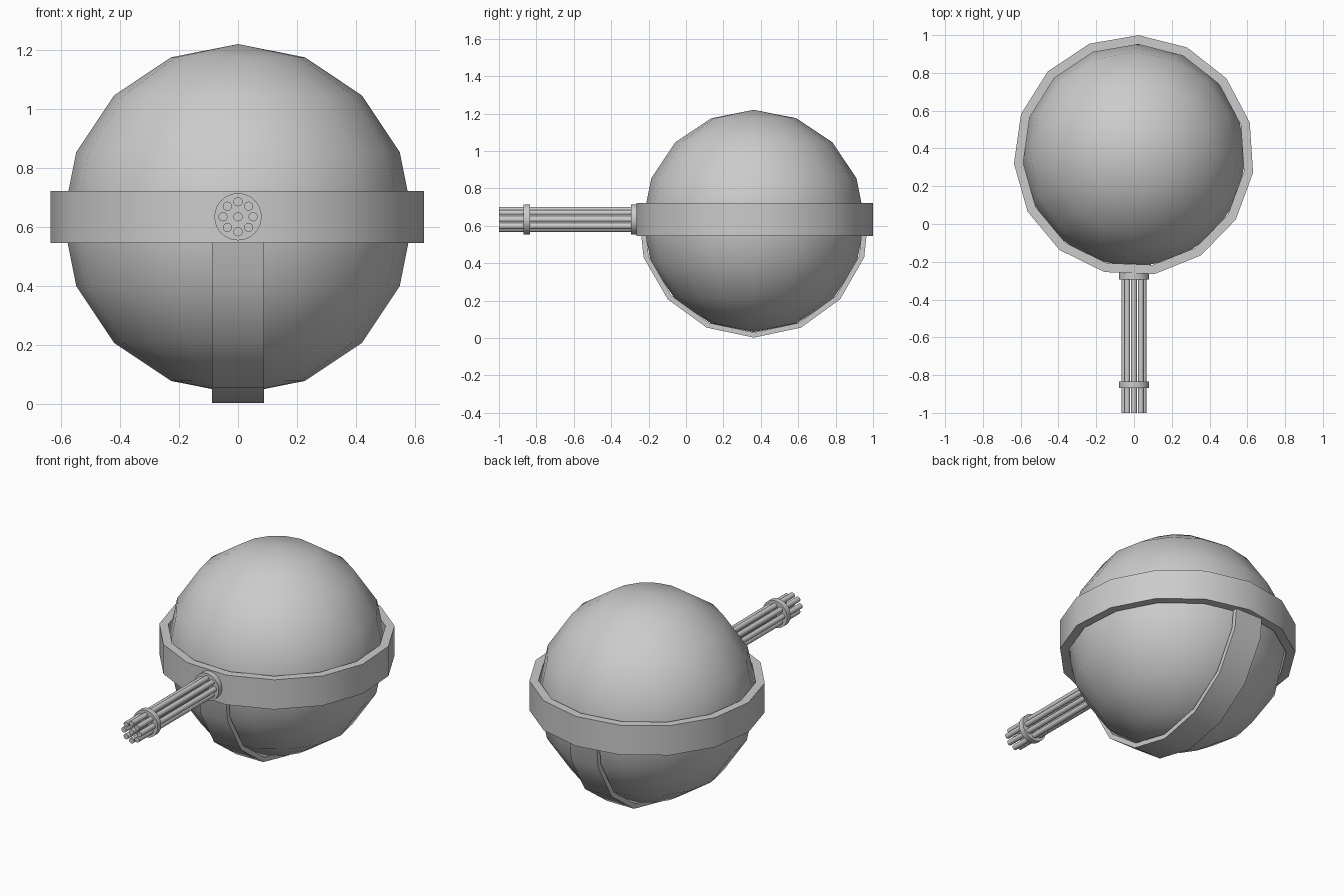
import bpy
import bmesh
from math import sin, cos, radians, pi
from mathutils import Matrix, Vector

cube = bpy.data.objects.get("Cube")
if cube:
    bpy.data.objects.remove(cube, do_unlink=True)

BODY = Vector((0, 0.363, 0.626))
GUN_Z = 0.634

grey = bpy.data.materials.new("plain grey")
grey.use_nodes = True
grey.diffuse_color = (0.6, 0.6, 0.6, 1)
grey.node_tree.nodes["Principled BSDF"].inputs["Base Color"].default_value = (0.6, 0.6, 0.6, 1)


def finish(name, bm):
    """Turn a bmesh into a shaded, coloured object."""
    bmesh.ops.recalc_face_normals(bm, faces=bm.faces)
    mesh = bpy.data.meshes.new(name)
    bm.to_mesh(mesh)
    bm.free()
    mesh.materials.append(grey)
    obj = bpy.data.objects.new(name, mesh)
    bpy.context.collection.objects.link(obj)
    bpy.ops.object.select_all(action='DESELECT')
    obj.select_set(True)
    bpy.context.view_layer.objects.active = obj
    bpy.ops.object.shade_smooth_by_angle(angle=radians(30))
    return obj


def band(name, r_in, r_out, half_width, angles, place, closed):
    """Sweep a rectangular section round an arc; place maps (u, v, w) to space."""
    bm = bmesh.new()
    section = [(r_in, -half_width), (r_out, -half_width), (r_out, half_width), (r_in, half_width)]
    loops = [[bm.verts.new(place(r * sin(a), r * cos(a), w)) for r, w in section]
             for a in map(radians, angles)]
    pairs = list(zip(loops, loops[1:]))
    if closed:
        pairs.append((loops[-1], loops[0]))
    else:
        bm.faces.new(loops[0])
        bm.faces.new(loops[-1])
    for a, b in pairs:
        for i in range(4):
            j = (i + 1) % 4
            bm.faces.new((a[i], a[j], b[j], b[i]))
    return finish(name, bm)


def rod(name, x, z, radius, y_front, y_back, sides):
    """Cylinder lying along the y axis."""
    bm = bmesh.new()
    matrix = Matrix.Translation((x, (y_front + y_back) / 2, z)) @ Matrix.Rotation(pi / 2, 4, 'X')
    bmesh.ops.create_cone(bm, cap_ends=True, segments=sides, radius1=radius, radius2=radius,
                          depth=y_back - y_front, matrix=matrix)
    return finish(name, bm)


# Round body
bm = bmesh.new()
bmesh.ops.create_uvsphere(bm, u_segments=16, v_segments=8, radius=0.594,
                          matrix=Matrix.Translation(BODY))
finish("body_sphere", bm)

# Wide belt round the middle
band("belt_ring", 0.588, 0.637, 0.088, [2.2 + 24 * k for k in range(15)],
     lambda u, v, w: (u, BODY.y + v, 0.633 + w), True)

# Strap passing under the body from front to back
band("lower_strap", 0.592, 0.62, 0.089, [24 * k for k in range(-4, 5)],
     lambda u, v, w: (w, BODY.y + u, 0.622 - v), False)

# Cluster of barrels held by two collars
rod("base_collar", 0, GUN_Z, 0.08, -0.295, -0.24, 32)
rod("front_collar", 0, GUN_Z, 0.08, -0.868, -0.835, 32)
rod("centre_barrel", 0, GUN_Z, 0.0155, -1.0, -0.25, 16)
for k in range(8):
    a = k * pi / 4
    rod(f"outer_barrel_{k + 1}", 0.051 * cos(a), GUN_Z + 0.051 * sin(a), 0.0155, -1.0, -0.25, 16)
